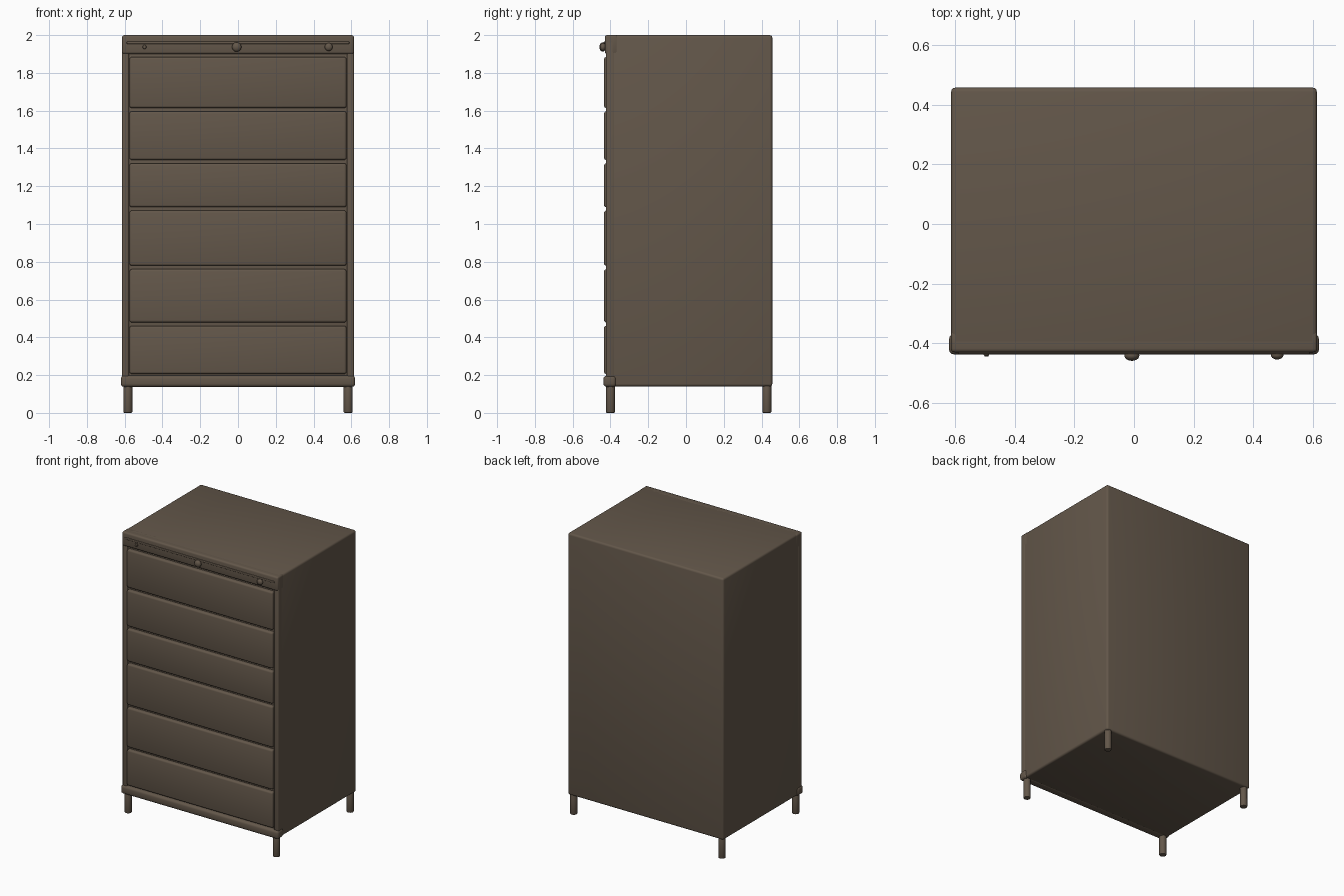
import bpy
import math

cube = bpy.data.objects.get("Cube")
if cube:
    bpy.data.objects.remove(cube, do_unlink=True)

paint = bpy.data.materials.new("warm brown paint")
paint.use_nodes = True
colour = (0.125, 0.095, 0.068, 1)
paint.diffuse_color = colour
bsdf = paint.node_tree.nodes["Principled BSDF"]
bsdf.inputs["Base Color"].default_value = colour
bsdf.inputs["Roughness"].default_value = 0.8


def finish(name, bevel, segments=3):
    ob = bpy.context.object
    ob.name = name
    ob.data.materials.append(paint)
    bpy.ops.object.transform_apply(location=False, rotation=True, scale=True)
    if bevel:
        mod = ob.modifiers.new("Rounded edges", "BEVEL")
        mod.width = bevel
        mod.segments = segments
        mod.limit_method = "ANGLE"
        bpy.ops.object.modifier_apply(modifier=mod.name)
    bpy.ops.object.shade_smooth_by_angle(angle=math.radians(40))
    return ob


def box(name, x, y, z, bevel):
    """Box given by its (low, high) limits on each axis."""
    limits = (x, y, z)
    bpy.ops.mesh.primitive_cube_add(size=1, location=[(a + b) / 2 for a, b in limits])
    bpy.context.object.scale = [b - a for a, b in limits]
    return finish(name, bevel)


def rod(name, radius, depth, location, rotation=(0, 0, 0), bevel=0.006):
    bpy.ops.mesh.primitive_cylinder_add(vertices=20, radius=radius, depth=depth,
                                        location=location, rotation=rotation)
    return finish(name, bevel, 2)


# Carcass and its front frame
box("carcass", (-0.613, 0.613), (-0.408, 0.457), (0.14, 2.0), 0.014)
for side, s in (("left", 1), ("right", -1)):
    x = sorted((s * 0.578, s * 0.614))
    box(side + "_stile", x, (-0.424, -0.38), (0.16, 1.97), 0.008)
box("top_rail", (-0.614, 0.614), (-0.43, -0.36), (1.9, 2.0), 0.012)
box("base_rail", (-0.62, 0.62), (-0.437, -0.37), (0.138, 0.197), 0.016)

# Drawer fronts between the shadow gaps
gaps = [0.197, 0.47, 0.77, 1.08, 1.33, 1.605, 1.893]
for i, (low, high) in enumerate(zip(gaps, gaps[1:])):
    box(f"drawer_front_{i + 1}", (-0.574, 0.574), (-0.434, -0.38),
        (low + 0.009, high - 0.009), 0.012)

# Lip under the top rail
box("top_rail_lip", (-0.59, 0.59), (-0.436, -0.42), (1.953, 1.966), 0.005)

# Knobs and lock pin on the top rail
for name, x, r in (("centre_knob", -0.007, 0.025), ("left_knob", 0.48, 0.021),
                   ("lock_pin", -0.495, 0.011)):
    rod(name + "_stem", r * 0.6, 0.03, (x, -0.43, 1.937), (math.pi / 2, 0, 0), 0)
    bpy.ops.mesh.primitive_uv_sphere_add(segments=20, ring_count=12, radius=r,
                                         location=(x, -0.43 - r * 0.45, 1.937))
    bpy.context.object.scale.y = 0.7
    finish(name, 0)

# Legs
for side, x in (("left", 0.583), ("right", -0.583)):
    for end, y in (("front", -0.4), ("back", 0.428)):
        rod(f"{end}_{side}_leg", 0.024, 0.17, (x, y, 0.085))
